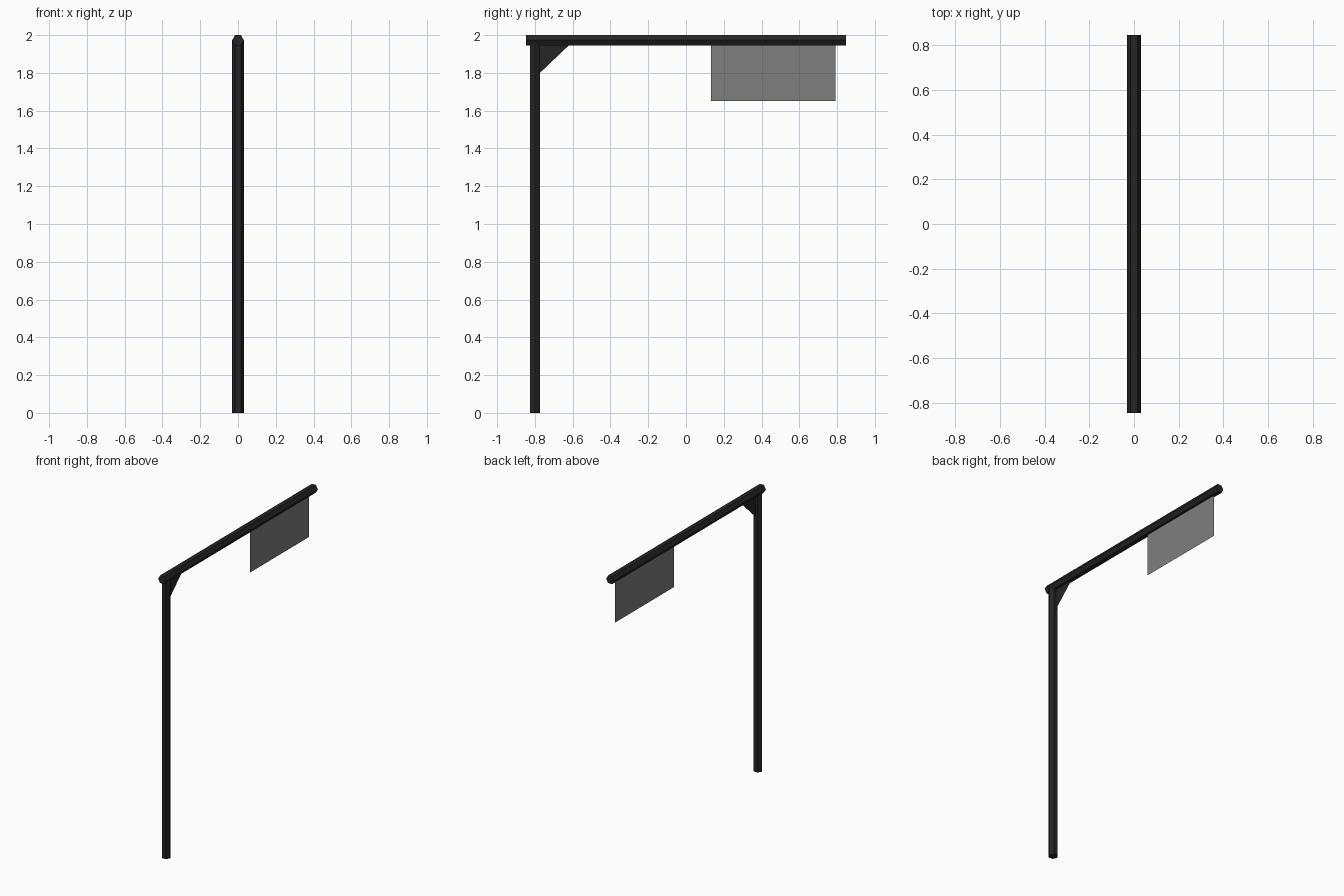
import bpy, bmesh, math
from mathutils import Vector

if "Cube" in bpy.data.objects:
    bpy.data.objects.remove(bpy.data.objects["Cube"])

R = 0.031                     # hexagon radius, corners on +-x
H = R * math.sin(math.pi / 3)  # half height across the flats
BEAM_Z = 2.0 - H
UNDER = 2.0 - 2 * H
POST_Y = -0.80


def material(name, rgba):
    m = bpy.data.materials.new(name)
    m.diffuse_color = rgba
    m.use_nodes = True
    m.node_tree.nodes["Principled BSDF"].inputs["Base Color"].default_value = m.diffuse_color
    return m


def extrude(name, points, direction, mat):
    """Flat polygon, optionally extruded along a direction."""
    bm = bmesh.new()
    face = bm.faces.new([bm.verts.new(p) for p in points])
    if direction:
        out = bmesh.ops.extrude_face_region(bm, geom=[face], use_keep_orig=True)
        verts = [g for g in out["geom"] if isinstance(g, bmesh.types.BMVert)]
        bmesh.ops.translate(bm, verts=verts, vec=Vector(direction))
        bmesh.ops.recalc_face_normals(bm, faces=bm.faces)
    me = bpy.data.meshes.new(name)
    bm.to_mesh(me)
    bm.free()
    me.materials.append(mat)
    ob = bpy.data.objects.new(name, me)
    bpy.context.collection.objects.link(ob)
    return ob


black = material("black_metal", (0.018, 0.018, 0.018, 1))
grey = material("grey_panel", (0.212, 0.212, 0.212, 1))
hexagon = [(R * math.cos(i * math.pi / 3), R * math.sin(i * math.pi / 3)) for i in range(6)]

# Upright hexagonal post, running up into the middle of the beam
extrude("post", [(a, POST_Y + b, 0) for a, b in hexagon], (0, 0, BEAM_Z), black)

# Horizontal hexagonal beam
extrude("beam", [(a, -0.846, BEAM_Z + b) for a, b in hexagon], (0, 1.692, 0), black)

# Thin triangular corner brace
y0 = POST_Y + H
extrude("corner_brace", [(0, y0, UNDER), (0, y0, 1.80), (0, -0.62, UNDER)], None, black)

# Thin hanging panel
extrude("hanging_panel", [(0, 0.132, 1.65), (0, 0.792, 1.65), (0, 0.792, UNDER), (0, 0.132, UNDER)],
        None, grey)
